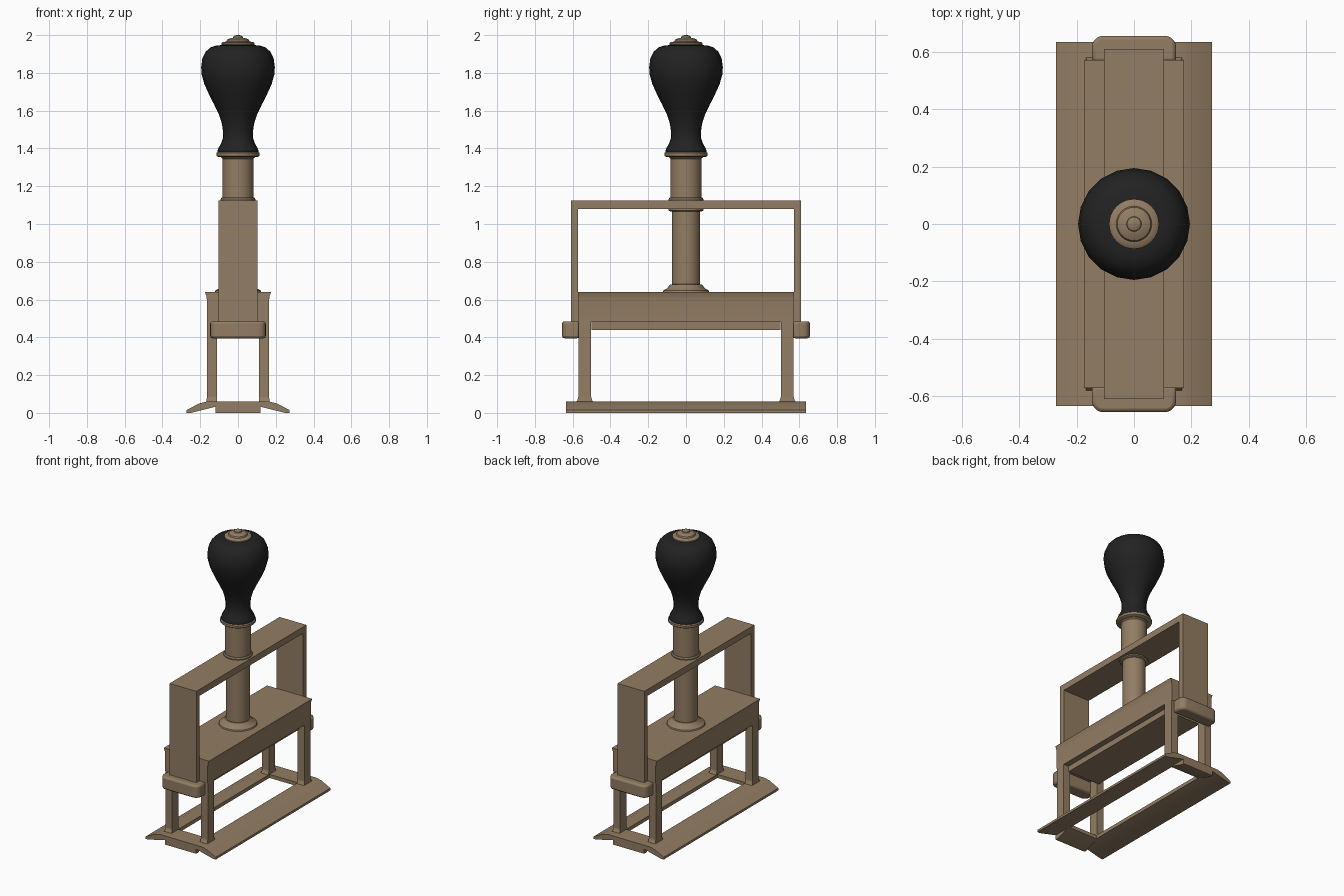
import bpy, bmesh, math

if "Cube" in bpy.data.objects:
    bpy.data.objects.remove(bpy.data.objects["Cube"])


def material(name, rgb):
    m = bpy.data.materials.new(name)
    m.diffuse_color = (*rgb, 1)
    m.use_nodes = True
    m.node_tree.nodes["Principled BSDF"].inputs["Base Color"].default_value = m.diffuse_color
    return m


BRASS = material("aged brass", (0.29, 0.205, 0.125))
BLACK = material("black lacquer", (0.016, 0.016, 0.016))


def finish(name, bm, mat, smooth=True):
    bmesh.ops.recalc_face_normals(bm, faces=bm.faces[:])
    me = bpy.data.meshes.new(name)
    bm.to_mesh(me)
    bm.free()
    me.materials.append(mat)
    ob = bpy.data.objects.new(name, me)
    bpy.context.collection.objects.link(ob)
    if smooth:
        bpy.ops.object.select_all(action='DESELECT')
        ob.select_set(True)
        bpy.context.view_layer.objects.active = ob
        bpy.ops.object.shade_smooth_by_angle(angle=math.radians(35))
    return ob


def bevel(ob, width, segments=2):
    b = ob.modifiers.new("bevel", 'BEVEL')
    b.width, b.segments = width, segments
    b.limit_method = 'ANGLE'
    return ob


def prism(name, loop, axis, a, b, mat=BRASS):
    """Extrude a 2D outline along an axis from a to b."""
    def place(u, v, w):
        return {'x': (w, u, v), 'y': (u, w, v), 'z': (u, v, w)}[axis]
    bm = bmesh.new()
    lo = [bm.verts.new(place(u, v, a)) for u, v in loop]
    hi = [bm.verts.new(place(u, v, b)) for u, v in loop]
    bm.faces.new(lo)
    bm.faces.new(hi)
    n = len(loop)
    for i in range(n):
        j = (i + 1) % n
        bm.faces.new((lo[i], lo[j], hi[j], hi[i]))
    return finish(name, bm, mat)


def box(name, x0, x1, y0, y1, z0, z1):
    return prism(name, [(x0, y0), (x1, y0), (x1, y1), (x0, y1)], 'z', z0, z1)


def lathe(name, profile, mat, sides=32):
    bm = bmesh.new()
    rings = []
    for r, z in profile:
        rings.append([bm.verts.new((r * math.cos(2 * math.pi * i / sides),
                                    r * math.sin(2 * math.pi * i / sides), z))
                      for i in range(sides)])
    for p, q in zip(rings, rings[1:]):
        for i in range(sides):
            j = (i + 1) % sides
            bm.faces.new((p[i], p[j], q[j], q[i]))
    bm.faces.new(rings[0])
    bm.faces.new(rings[-1])
    return finish(name, bm, mat)


# Base: long sloped side rails and flat end bars around an open middle
for s, side in ((-1, "left"), (1, "right")):
    rail = [(0.11, 0.035), (0.11, 0.06), (0.165, 0.06), (0.205, 0.05),
            (0.272, 0.016), (0.272, 0), (0.25, 0)]
    prism(side + "_base_rail", [(s * x, z) for x, z in rail], 'y', -0.635, 0.635)
for s, side in ((-1, "front"), (1, "back")):
    bar = [(0.505, 0.035), (0.505, 0.06), (0.635, 0.06), (0.635, 0), (0.615, 0)]
    prism(side + "_base_bar", [(s * y, z) for y, z in bar], 'x', -0.12, 0.12)

# Four legs with flared feet
for sx, nx in ((-1, "left"), (1, "right")):
    for sy, ny in ((-1, "front"), (1, "back")):
        box(f"{ny}_{nx}_leg", *sorted((sx * 0.112, sx * 0.165)),
            *sorted((sy * 0.502, sy * 0.57)), 0.05, 0.5)
        bm = bmesh.new()
        rings = []
        for g, z in ((0.014, 0.055), (0.005, 0.066), (0.0, 0.085)):
            xa, xb = 0.112 - g * 0.2, 0.165 + g * 0.2
            ya, yb = 0.502 - g, 0.57 + g
            rings.append([bm.verts.new((sx * x, sy * y, z)) for x, y in
                          ((xa, ya), (xb, ya), (xb, yb), (xa, yb))])
        for p, q in zip(rings, rings[1:]):
            for i in range(4):
                j = (i + 1) % 4
                bm.faces.new((p[i], p[j], q[j], q[i]))
        bm.faces.new(rings[0])
        bm.faces.new(rings[-1])
        finish(f"{ny}_{nx}_foot", bm, BRASS)

# Body block with a flared top rim, and the press plate below it
half = [(0.165, 0.48), (0.165, 0.60), (0.168, 0.62), (0.175, 0.64)]
prism("body", half + [(-x, z) for x, z in reversed(half)], 'y', -0.572, 0.572)
box("press_plate", -0.125, 0.125, -0.5, 0.5, 0.44, 0.49)

# Bail frame over the body
outline = [(-0.61, 0.42), (-0.61, 1.125), (0.61, 1.125), (0.61, 0.42),
           (0.573, 0.42), (0.573, 1.08), (-0.573, 1.08), (-0.573, 0.42)]
prism("bail_frame", outline, 'x', -0.104, 0.104)

# Rounded end brackets holding the frame arms
for s, side in ((-1, "front"), (1, "back")):
    r, pts = 0.04, [(-0.147, 0.565), (0.147, 0.565)]
    for cx, start in ((0.107, 0), (-0.107, 90)):
        for k in range(6):
            a = math.radians(start + 18 * k)
            pts.append((cx + r * math.cos(a), 0.616 + r * math.sin(a)))
    bevel(prism(side + "_bracket", [(x, s * y) for x, y in pts], 'z', 0.395, 0.485), 0.012)

# Plunger shaft with collars
lathe("shaft_collar", [(0.125, 0.635), (0.12, 0.648), (0.103, 0.657), (0.09, 0.672),
                       (0.083, 0.68), (0.06, 0.683)], BRASS)
lathe("lower_shaft", [(0.075, 0.64), (0.075, 1.1)], BRASS)
lathe("frame_bushing", [(0.082, 1.066), (0.092, 1.072), (0.092, 1.132), (0.086, 1.14)], BRASS)
lathe("upper_shaft", [(0.082, 1.12), (0.082, 1.345), (0.09, 1.352), (0.09, 1.365)], BRASS)
lathe("handle_ring", [(0.105, 1.355), (0.114, 1.361), (0.114, 1.376), (0.107, 1.382)], BRASS)

# Black turned handle
lathe("handle", [(0.106, 1.375), (0.109, 1.385), (0.105, 1.40), (0.09, 1.425), (0.08, 1.455),
                 (0.079, 1.49), (0.085, 1.53), (0.101, 1.58), (0.125, 1.63), (0.153, 1.685),
                 (0.178, 1.74), (0.192, 1.79), (0.195, 1.83), (0.189, 1.875), (0.173, 1.91),
                 (0.148, 1.934), (0.115, 1.945), (0.07, 1.948)], BLACK, 20)

# Cap and finial
lathe("handle_cap", [(0.08, 1.942), (0.087, 1.949), (0.087, 1.957), (0.08, 1.963),
                     (0.062, 1.966), (0.058, 1.975), (0.042, 1.983), (0.026, 1.986),
                     (0.024, 1.994), (0.014, 1.999), (0.004, 2.0)], BRASS)
